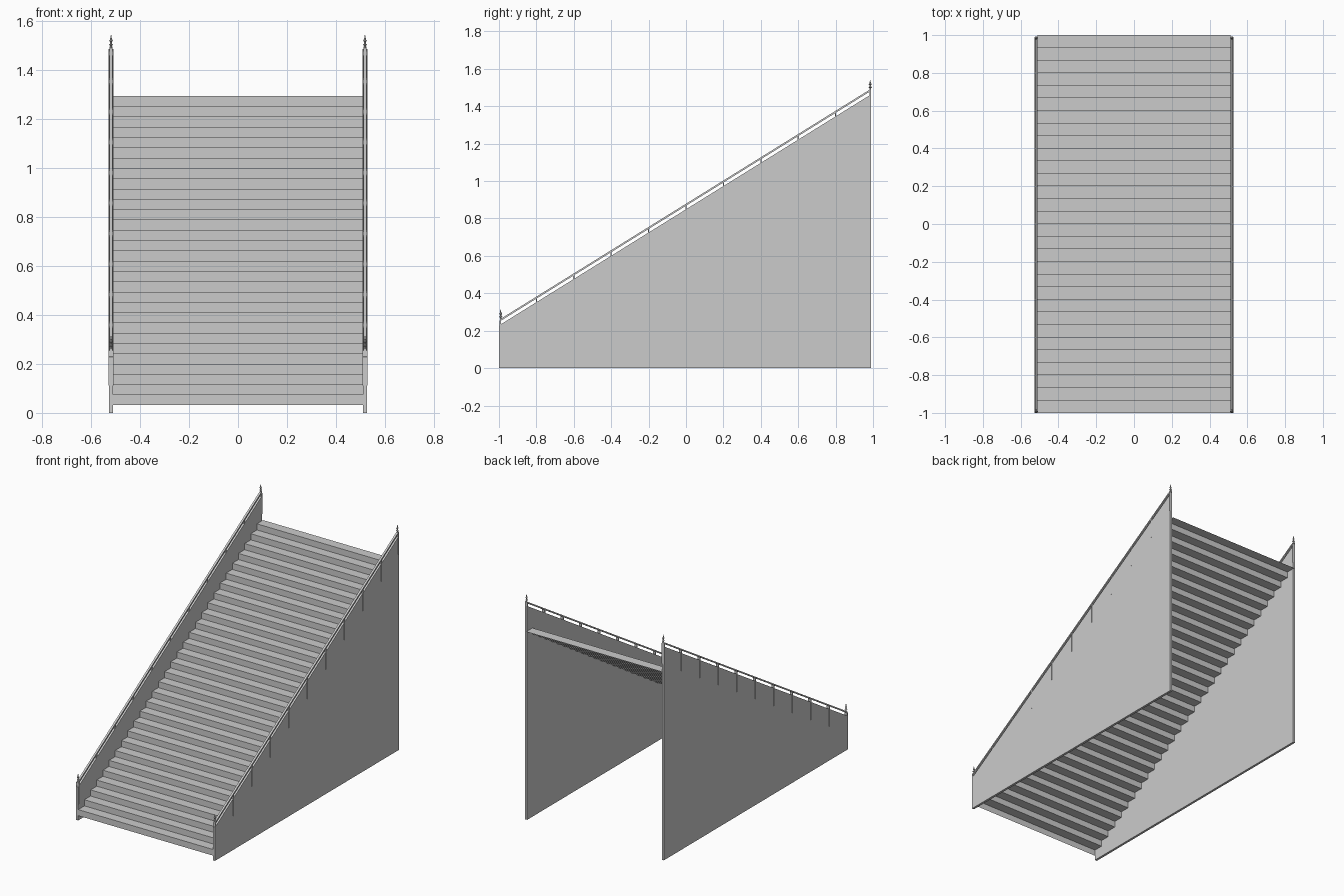
import bpy, bmesh, math
from mathutils import Vector

if "Cube" in bpy.data.objects:
    bpy.data.objects.remove(bpy.data.objects["Cube"])

STEPS, RUN, RISE = 30, 2 / 30, 0.042
HALF_W, WALL_T = 0.51, 0.016
WALL_X = HALF_W + WALL_T / 2
SLOPE = 0.621


def rail_z(y):
    return 0.868 + SLOPE * y


def wall_z(y):
    return 0.849 + SLOPE * y


def make_object(name, verts, faces):
    mesh = bpy.data.meshes.new(name)
    mesh.from_pydata(verts, [], faces)
    bm = bmesh.new()
    bm.from_mesh(mesh)
    bmesh.ops.recalc_face_normals(bm, faces=bm.faces)
    bm.to_mesh(mesh)
    bm.free()
    obj = bpy.data.objects.new(name, mesh)
    bpy.context.collection.objects.link(obj)
    return obj


def extrude_x(name, profile, x0, x1, closed=True):
    """Sweep a (y, z) profile sideways, capped when closed."""
    n = len(profile)
    verts = [(x, y, z) for x in (x0, x1) for y, z in profile]
    faces = [(i, (i + 1) % n, (i + 1) % n + n, i + n)
             for i in range(n if closed else n - 1)]
    if closed:
        faces += [tuple(range(n)), tuple(range(n, 2 * n))]
    return make_object(name, verts, faces)


def lathe(name, profile, centre, sides=8):
    """Revolve an (r, z) profile around a vertical axis."""
    verts, faces = [], []
    for r, z in profile:
        for k in range(sides):
            a = 2 * math.pi * k / sides
            verts.append((centre[0] + r * math.cos(a),
                          centre[1] + r * math.sin(a), centre[2] + z))
    for j in range(len(profile) - 1):
        for k in range(sides):
            m = (k + 1) % sides
            faces.append((j * sides + k, j * sides + m,
                          (j + 1) * sides + m, (j + 1) * sides + k))
    faces.append(tuple(range(sides)))
    faces.append(tuple(range(len(verts) - sides, len(verts))))
    return make_object(name, verts, faces)


# Folded sheet of risers and treads, open underneath
zigzag = [(-1, 0.032)]
for i in range(STEPS):
    top = 0.032 + (i + 1) * RISE
    zigzag += [(-1 + i * RUN, top), (-1 + (i + 1) * RUN, top)]
extrude_x("stair_flight", zigzag, -HALF_W, HALF_W, closed=False)

finial = [(0.004, 0), (0.004, 0.012), (0.009, 0.016), (0.004, 0.021),
          (0.004, 0.027), (0.008, 0.032), (0.004, 0.038), (0.001, 0.055)]

for side, s in (("left", -1), ("right", 1)):
    x = s * WALL_X

    # Solid side wall with sloping top
    wall = [(-1, 0), (0.99, 0), (0.99, wall_z(0.99)), (-1, wall_z(-1))]
    extrude_x(side + "_side_wall", wall, x - WALL_T / 2, x + WALL_T / 2)

    # Slim handrail above the wall
    rail = [(-0.995, rail_z(-0.995)), (0.99, rail_z(0.99)),
            (0.99, rail_z(0.99) + 0.011), (-0.995, rail_z(-0.995) + 0.011)]
    extrude_x(side + "_handrail", rail, x - 0.007, x + 0.007)

    # Thin upright bars clasping the wall at regular intervals
    for i in range(11):
        y = max(-0.993, min(0.985, -1 + 0.2 * i))
        low, high, w = wall_z(y) - 0.12, rail_z(y) + 0.004, 0.003
        bar = [(y - w, low), (y + w, low), (y + w, high), (y - w, high)]
        extrude_x(f"{side}_upright_{i}", bar, x - WALL_T / 2 - 0.002,
                  x + WALL_T / 2 + 0.002)

    # Pointed finials at both rail ends
    for end, y in (("bottom", -0.991), ("top", 0.985)):
        lathe(f"{side}_{end}_finial", finial, Vector((x, y, rail_z(y) + 0.006)))
